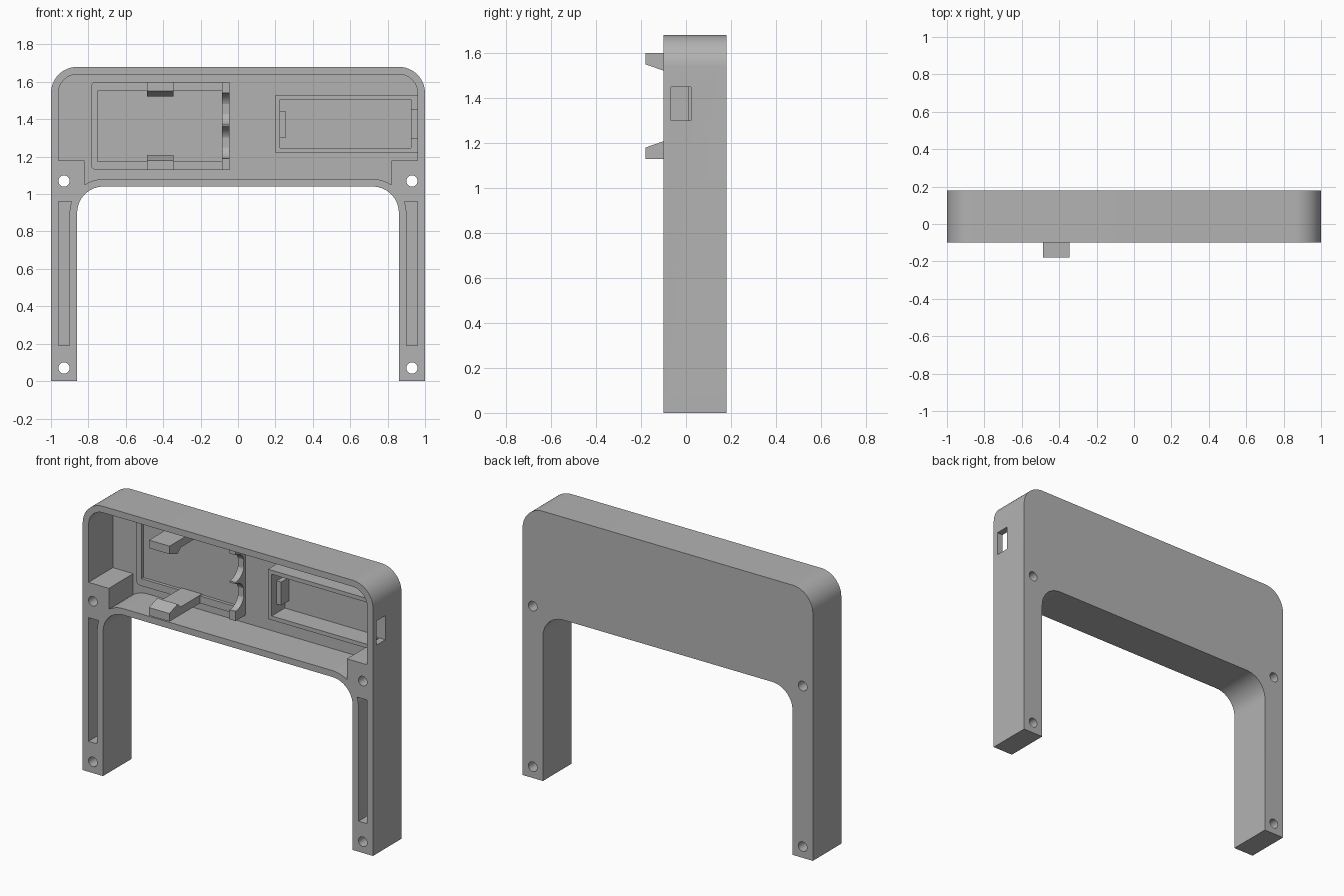
import bpy, bmesh
from math import radians, cos, sin, sqrt
from mathutils import Vector

if "Cube" in bpy.data.objects:
    bpy.data.objects.remove(bpy.data.objects["Cube"], do_unlink=True)

GREY = (0.45, 0.45, 0.45, 1)
mat = bpy.data.materials.new("plain grey")
mat.use_nodes = True
mat.diffuse_color = GREY
mat.node_tree.nodes["Principled BSDF"].inputs["Base Color"].default_value = GREY

FRONT, FLOOR, BACK = -0.10, 0.14, 0.18


def arc(cx, cz, r, a0, a1, n=14):
    angles = [radians(a0 + (a1 - a0) * i / n) for i in range(n + 1)]
    return [(cx + r * cos(a), cz + r * sin(a)) for a in angles]


def prism(name, pts, lo, hi, axis="y"):
    """Extrude a profile: (x, z) along y, or (y, z) along x."""
    place = (lambda p, d: (p[0], d, p[1])) if axis == "y" else (lambda p, d: (d, p[0], p[1]))
    bm = bmesh.new()
    face = bm.faces.new([bm.verts.new(place(p, lo)) for p in pts])
    ext = bmesh.ops.extrude_face_region(bm, geom=[face])["geom"]
    shift = Vector(place((0, 0), hi - lo))
    bmesh.ops.translate(bm, vec=shift, verts=[v for v in ext if isinstance(v, bmesh.types.BMVert)])
    bmesh.ops.recalc_face_normals(bm, faces=bm.faces)
    mesh = bpy.data.meshes.new(name)
    bm.to_mesh(mesh)
    bm.free()
    mesh.materials.append(mat)
    ob = bpy.data.objects.new(name, mesh)
    bpy.context.collection.objects.link(ob)
    return ob


def rect(x0, x1, z0, z1, r=0):
    if not r:
        return [(x0, z0), (x1, z0), (x1, z1), (x0, z1)]
    return (arc(x1 - r, z1 - r, r, 0, 90, 6) + arc(x0 + r, z1 - r, r, 90, 180, 6)
            + arc(x0 + r, z0 + r, r, 180, 270, 6) + arc(x1 - r, z0 + r, r, 270, 360, 6))


def activate(ob):
    bpy.ops.object.select_all(action="DESELECT")
    ob.select_set(True)
    bpy.context.view_layer.objects.active = ob


def cut(ob, cutters):
    activate(ob)
    for c in cutters:
        mod = ob.modifiers.new("cut", "BOOLEAN")
        mod.operation, mod.solver, mod.object = "DIFFERENCE", "EXACT", c
        bpy.ops.object.modifier_apply(modifier=mod.name)
        bpy.data.objects.remove(c, do_unlink=True)


def mirrored(half):
    """Close a right-hand outline with its reflection."""
    return half + [(-x, z) for x, z in reversed(half)]


# Arch-shaped body
body = prism("arch_body", mirrored(
    arc(0.72, 0.90, 0.14, 90, 0) + [(0.86, 0), (1, 0)] + arc(0.86, 1.54, 0.14, 0, 90)),
    FRONT, BACK)

# Open compartment, leaving the screw blocks in the lower corners
edge = 0.18  # wall offset around the arch curve
notch_z = 0.90 + sqrt(edge ** 2 - 0.10 ** 2)
cavity = prism("cavity_cutter", mirrored(
    arc(0.72, 0.90, edge, 90, 56.25, 6) + [(0.82, notch_z), (0.82, 1.18), (0.96, 1.18)]
    + arc(0.86, 1.54, 0.10, 0, 90)), FRONT - 0.1, FLOOR)
cutters = [cavity]

# Leg channels and screw holes
for s in (1, -1):
    channel = [(0.96, 0.96), (0.96, 0.19), (0.90, 0.19)] + arc(0.72, 0.90, edge, 0, 19.5, 5)
    cutters.append(prism("channel_cutter", [(s * x, z) for x, z in channel], FRONT - 0.1, FLOOR))
    for z in (0.07, 1.07):
        hole = arc(s * 0.93, z, 0.03, 0, 360, 24)[:-1]
        cutters.append(prism("hole_cutter", hole, FRONT - 0.1, BACK + 0.1))


def side_slot():
    return prism("slot_cutter", rect(-0.067, 0.022, 1.30, 1.45), 0.90, 1.1, "x")


cut(body, cutters + [side_slot()])

# Battery tray rim
base = FLOOR + 0.01
rim = prism("battery_rim", rect(-0.785, -0.046, 1.13, 1.60, 0.025), 0.12, base)
cut(rim, [prism("rim_cutter", rect(-0.75, -0.085, 1.175, 1.55), 0, 0.3)])

# Scalloped end rest for two cells
scallops = ([(base, 1.13), (0.04, 1.13)] + arc(0.04, 1.275, 0.085, -90, 90)
            + arc(0.04, 1.455, 0.085, -90, 90) + [(0.04, 1.60), (base, 1.60)])
rest = prism("battery_end_rest", scallops, -0.085, -0.045, "x")

# Snap clips above and below the cells
MID = 1.365
clip = [(base, 0.235), (-0.18, 0.235), (-0.18, 0.185), (-0.10, 0.157), (-0.07, 0.185), (base, 0.185)]
clips = [prism(name, [(y, MID + s * h) for y, h in clip], -0.487, -0.346, "x")
         for name, s in (("upper_clip", 1), ("lower_clip", -1))]

# Module frame with its retaining tab
frame = prism("module_frame", rect(0.20, 0.965, 1.22, 1.53), 0.01, base)
cut(frame, [prism("frame_cutter", rect(0.225, 0.925, 1.245, 1.505), -0.1, 0.3), side_slot()])
tab = prism("module_tab", rect(0.22, 0.255, 1.30, 1.445), 0.06, base)

for ob in [body, rim, rest, frame, tab] + clips:
    activate(ob)
    bpy.ops.object.shade_smooth_by_angle(angle=radians(30))
